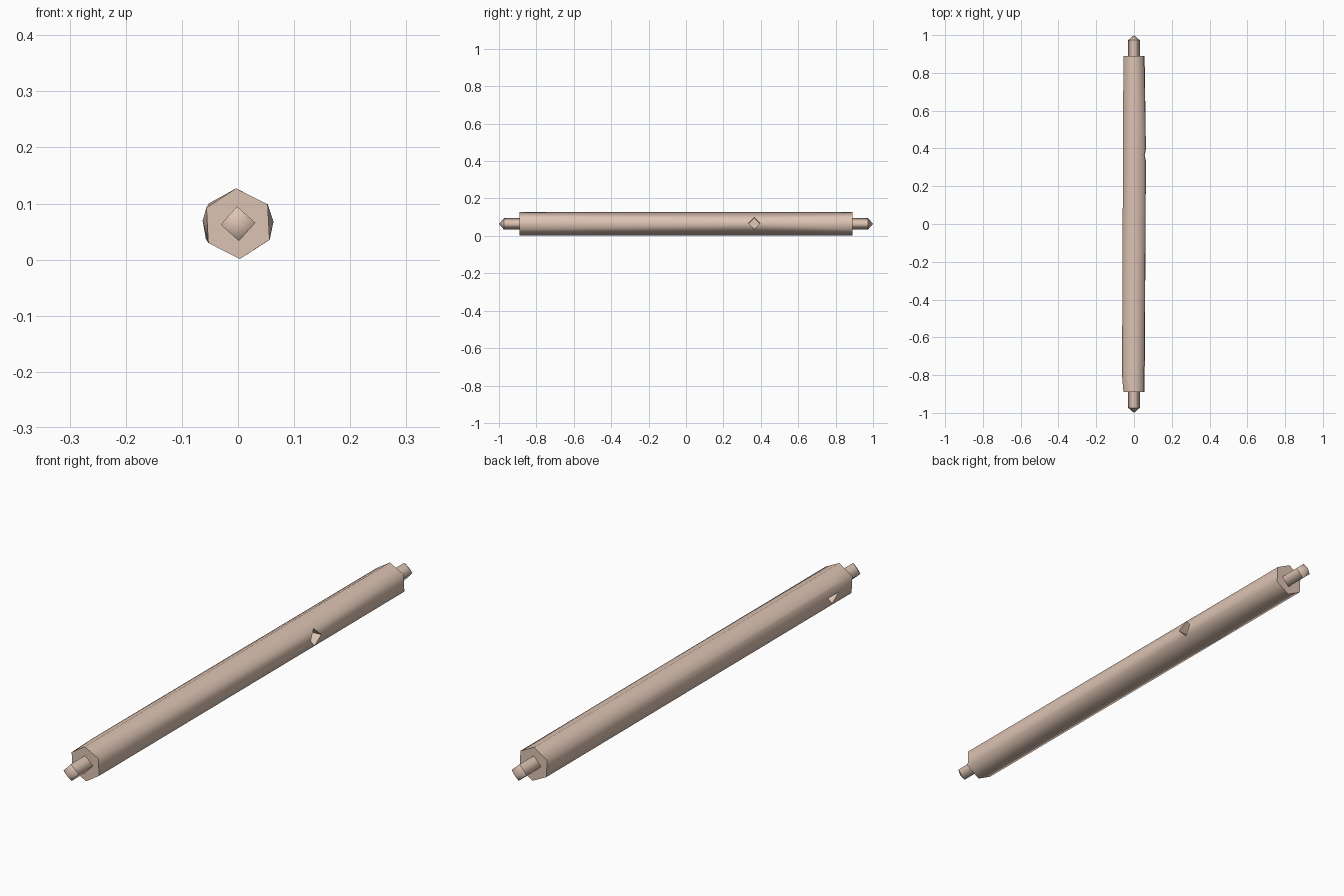
import bpy, bmesh
from math import sin, cos, radians, pi
from mathutils import Vector

if "Cube" in bpy.data.objects:
    bpy.data.objects.remove(bpy.data.objects["Cube"])

ZC = 0.064          # axis height
R = 0.063           # rod radius
HALF = 0.89         # half length of the rod
mat = bpy.data.materials.new("tan")
mat.diffuse_color = (0.72, 0.55, 0.45, 1)
mat.use_nodes = True
mat.node_tree.nodes["Principled BSDF"].inputs["Base Color"].default_value = mat.diffuse_color


def on_rod(deg, y, r=R):
    a = radians(deg)
    return Vector((r * cos(a), y, ZC + r * sin(a)))


def finish(bm, name):
    bmesh.ops.recalc_face_normals(bm, faces=bm.faces)
    for f in bm.faces:
        f.smooth = abs(f.normal.y) < 0.9
    me = bpy.data.meshes.new(name)
    bm.to_mesh(me)
    bm.free()
    me.materials.append(mat)
    ob = bpy.data.objects.new(name, me)
    bpy.context.collection.objects.link(ob)
    return ob


# Six-sided rod, swelling slightly toward two diamond-shaped sockets
bm = bmesh.new()
for y in (-HALF, HALF):
    for i in range(6):
        bm.verts.new(on_rod(33 + 60 * i, y))
sockets = []
for deg, y in ((3, 0.365), (175, -0.77)):
    ring = [bm.verts.new(on_rod(deg + da, y + dy, R + 0.0003))
            for da, dy in ((0, -0.031), (30, 0), (0, 0.031), (-30, 0))]
    sockets.append((deg, ring))
bmesh.ops.convex_hull(bm, input=bm.verts[:])
for deg, ring in sockets:
    lids = [f for f in bm.faces if all(v in ring for v in f.verts)]
    bmesh.ops.delete(bm, geom=lids, context='FACES_ONLY')
    for e in [e for e in bm.edges if not e.link_faces]:
        bm.edges.remove(e)
    # socket walls and floor
    a = radians(deg)
    axis = Vector((cos(a), 0, sin(a)))
    centre = Vector((0, 0, ZC))
    floor = [bm.verts.new(v.co + axis * (0.025 - (v.co - centre).dot(axis))) for v in ring]
    for i in range(4):
        j = (i + 1) % 4
        bm.faces.new((ring[i], ring[j], floor[j], floor[i]))
    bm.faces.new(floor)
rod = finish(bm, "rod")
bpy.context.view_layer.objects.active = rod
rod.select_set(True)
bpy.ops.object.shade_smooth_by_angle(angle=radians(62))

# Four-sided pins with pointed tips, one per end
for name, s in (("front_pin", -1), ("back_pin", 1)):
    bm = bmesh.new()
    rings = [[bm.verts.new(on_rod(3 + 90 * i, s * y, 0.031)) for i in range(4)]
             for y in (HALF - 0.01, 0.973)]
    tip = bm.verts.new((0, s, ZC))
    for i in range(4):
        j = (i + 1) % 4
        bm.faces.new((rings[0][i], rings[0][j], rings[1][j], rings[1][i]))
        edge = bm.edges.get((rings[1][i], rings[1][j]))
        edge.smooth = False
        bm.faces.new((rings[1][i], rings[1][j], tip))
    bm.faces.new(rings[0])
    finish(bm, name)
